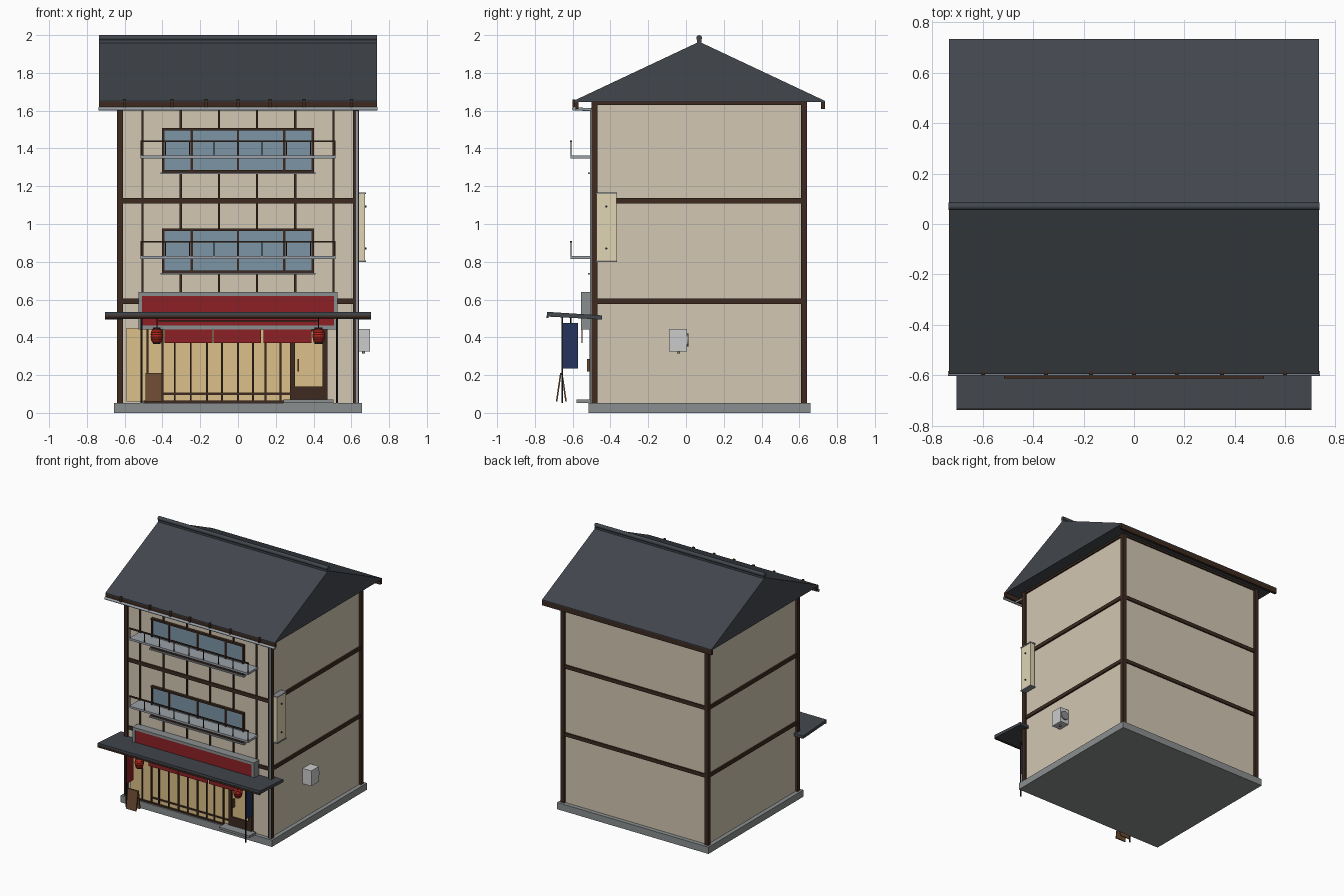
import bpy, bmesh, math
from mathutils import Vector


def mat(name, hexcol):
    rgb = [int(hexcol[i:i + 2], 16) / 255 for i in (0, 2, 4)]
    m = bpy.data.materials.new(name)
    m.diffuse_color = [c / 12.92 if c < 0.04045 else ((c + 0.055) / 1.055) ** 2.4 for c in rgb] + [1]
    return m


PLASTER = mat("plaster", "d2c7b2")
WOOD = mat("dark_wood", "3d2a20")
SLATE = mat("slate", "42474d")
STONE = mat("stone", "8b8f90")
METAL = mat("metal", "9aa1a8")
GLASS = mat("glass", "7d95a6")
GLOW = mat("warm_screen", "dcc088")
RED = mat("red", "8c2024")
LANTERN = mat("lantern_red", "b5281f")
BLACK = mat("black", "1d1b1b")
NAVY = mat("navy", "25335c")
BROWN = mat("board_wood", "6b4a32")
CREAM = mat("cream", "e0d5b5")
WHITE = mat("unit_white", "c9c9c6")


def finish(name, bm, material):
    bmesh.ops.recalc_face_normals(bm, faces=bm.faces)
    me = bpy.data.meshes.new(name)
    bm.to_mesh(me)
    bm.free()
    me.materials.append(material)
    ob = bpy.data.objects.new(name, me)
    bpy.context.collection.objects.link(ob)
    return ob


def boxes(name, material, *bounds):
    """One object from any number of (x0, x1, y0, y1, z0, z1) boxes."""
    bm = bmesh.new()
    for x0, x1, y0, y1, z0, z1 in bounds:
        vs = bmesh.ops.create_cube(bm, size=1)["verts"]
        for v in vs:
            v.co = Vector(((x0 + x1) / 2 + v.co.x * (x1 - x0),
                           (y0 + y1) / 2 + v.co.y * (y1 - y0),
                           (z0 + z1) / 2 + v.co.z * (z1 - z0)))
    return finish(name, bm, material)


def prism_x(name, material, profile, x0, x1):
    """Extrude a (y, z) profile along x."""
    bm = bmesh.new()
    f = bm.faces.new([bm.verts.new((x0, y, z)) for y, z in profile])
    r = bmesh.ops.extrude_face_region(bm, geom=[f])
    bmesh.ops.translate(bm, vec=(x1 - x0, 0, 0), verts=[g for g in r["geom"] if isinstance(g, bmesh.types.BMVert)])
    return finish(name, bm, material)


def rod(name, material, a, b, r, seg=12):
    a, b = Vector(a), Vector(b)
    bm = bmesh.new()
    bmesh.ops.create_cone(bm, cap_ends=True, segments=seg, radius1=r, radius2=r, depth=(b - a).length)
    ob = finish(name, bm, material)
    ob.location = (a + b) / 2
    ob.rotation_euler = (b - a).to_track_quat('Z', 'Y').to_euler()
    for p in ob.data.polygons:
        p.use_smooth = len(p.vertices) == 4
    return ob


def lathe(name, material, profile, loc, seg=14):
    """Spin an (r, z) profile about z."""
    bm = bmesh.new()
    rings = [[bm.verts.new((r * math.cos(i * math.tau / seg), r * math.sin(i * math.tau / seg), z))
              for i in range(seg)] for r, z in profile]
    for lo, hi in zip(rings, rings[1:]):
        for i in range(seg):
            bm.faces.new((lo[i], lo[(i + 1) % seg], hi[(i + 1) % seg], hi[i]))
    bm.faces.new(rings[0])
    bm.faces.new(rings[-1])
    ob = finish(name, bm, material)
    ob.location = loc
    return ob


# Plinth and walls
CY = 0.07
boxes("plinth", STONE, (-0.657, 0.657, -0.517, 0.66, 0, 0.053))
boxes("walls", PLASTER, (-0.625, 0.625, -0.487, 0.627, 0.05, 1.65))

# Corner posts and floor beams
posts = [(x - 0.016, x + 0.016, y - 0.016, y + 0.016, 0.053, 1.65)
         for x in (-0.625, 0.625) for y in (-0.484, 0.625)]
boxes("corner_posts", WOOD, *posts)
beams = []
for z0, z1 in ((0.577, 0.605), (1.108, 1.137), (1.63, 1.65)):
    beams += [(-0.61, 0.61, y - 0.012, y + 0.012, z0, z1) for y in (-0.484, 0.625)]
    beams += [(x - 0.012, x + 0.012, -0.47, 0.61, z0, z1) for x in (-0.625, 0.625)]
boxes("floor_beams", WOOD, *beams)
boxes("facade_battens", WOOD, *[(x - 0.006, x + 0.006, -0.495, -0.48, 0.6, 1.64)
                                for x in (-0.505, -0.303, -0.101, 0.101, 0.303, 0.505)])

# Roof, ridge cap, fascia, gutter and downpipe
prism_x("roof", SLATE, [(-0.595, 1.652), (CY, 1.965), (0.735, 1.652), (0.735, 1.645), (-0.595, 1.645)], -0.735, 0.735)
rod("ridge_cap", SLATE, (-0.737, CY, 1.985), (0.737, CY, 1.985), 0.015)
boxes("ridge_base", SLATE, (-0.735, 0.735, CY - 0.012, CY + 0.012, 1.95, 1.974))
boxes("fascia", WOOD, (-0.735, 0.735, -0.592, -0.57, 1.61, 1.652), (-0.735, 0.735, 0.715, 0.735, 1.608, 1.652))
rod("gutter", METAL, (-0.738, -0.594, 1.61), (0.738, -0.594, 1.61), 0.01, 10)
boxes("gutter_brackets", WOOD, *[(x - 0.008, x + 0.008, -0.6, -0.585, 1.61, 1.66)
                                 for x in (-0.6, -0.35, -0.17, 0, 0.17, 0.35, 0.6)])
rod("downpipe", METAL, (0.63, -0.5, 0.02), (0.63, -0.5, 1.61), 0.008)
rod("downpipe_elbow", METAL, (0.63, -0.5, 1.605), (0.63, -0.594, 1.61), 0.008)

# Upper windows with balconies
for tag, z in (("lower", 0.74), ("upper", 1.272)):
    top = z + 0.237
    boxes(tag + "_window_glass", GLASS, (-0.395, 0.395, -0.5, -0.48, z + 0.005, top - 0.005))
    boxes(tag + "_window_frame", WOOD,
          (-0.402, 0.402, -0.508, -0.482, z, z + 0.013), (-0.402, 0.402, -0.508, -0.482, top - 0.013, top),
          *[(x - 0.006, x + 0.006, -0.507, -0.482, z, top) for x in (-0.396, -0.245, 0, 0.245, 0.396)])
    boxes(tag + "_window_sill", METAL, (-0.41, 0.41, -0.518, -0.482, z - 0.008, z + 0.001))
    boxes(tag + "_balcony_floor", METAL, (-0.515, 0.515, -0.612, -0.487, z + 0.074, z + 0.09))
    boxes(tag + "_balcony_rail", WOOD, (-0.517, 0.517, -0.614, -0.604, z + 0.161, z + 0.171),
          *[(x - 0.003, x + 0.003, -0.612, -0.606, z + 0.085, z + 0.165)
            for x in [(-0.512 + 0.128 * i) for i in range(9)]])

# Shop awning, tilted up slightly at its front
prism_x("awning", SLATE, [(-0.735, 0.51), (-0.445, 0.494), (-0.445, 0.516), (-0.735, 0.535)], -0.705, 0.705)
boxes("awning_trim", WOOD, (-0.705, 0.705, -0.738, -0.728, 0.503, 0.516))

# Shop sign above the awning
boxes("sign_panel", RED, (-0.51, 0.51, -0.549, -0.49, 0.455, 0.63))
boxes("sign_frame", STONE, (-0.527, 0.527, -0.556, -0.49, 0.62, 0.64), (-0.527, 0.527, -0.556, -0.49, 0.442, 0.462),
      *[(s - 0.01, s + 0.01, -0.556, -0.49, 0.442, 0.64) for s in (-0.517, 0.517)])

# Lit screen wall with mullions
boxes("shop_screen", GLOW, (-0.59, 0.28, -0.498, -0.48, 0.06, 0.45))
boxes("screen_bars", WOOD, (-0.5, 0.28, -0.507, -0.485, 0.053, 0.065), (-0.4, 0.28, -0.505, -0.485, 0.095, 0.107),
      *[(x - 0.005, x + 0.005, -0.506, -0.485, 0.06, 0.45)
        for x in (-0.48, -0.4, -0.335, -0.25, -0.165, -0.085, 0, 0.08, 0.145, 0.225)])

# Door and step
boxes("door_glass", GLOW, (0.29, 0.46, -0.502, -0.48, 0.13, 0.45))
boxes("door_frame", WOOD, (0.275, 0.302, -0.512, -0.482, 0.06, 0.45), (0.447, 0.475, -0.512, -0.482, 0.06, 0.45),
      (0.275, 0.475, -0.51, -0.482, 0.06, 0.14), (0.275, 0.475, -0.51, -0.482, 0.43, 0.455))
boxes("door_handle", BROWN, (0.316, 0.324, -0.525, -0.5, 0.22, 0.285))
boxes("door_step", STONE, (0.24, 0.505, -0.58, -0.5, 0.053, 0.07))

# Curtain in three cloths on a rod
boxes("door_curtain", RED, *[(x, x + 0.253, -0.553, -0.547, 0.37, 0.49) for x in (-0.388, -0.13, 0.135)])
rod("curtain_rod", WOOD, (-0.42, -0.55, 0.485), (0.42, -0.55, 0.485), 0.005, 8)

# Ribbed lanterns
ribs = []
for i in range(6):
    t = i * 0.013 - 0.0325
    r = 0.033 * math.sqrt(1 - (t / 0.055) ** 2)
    ribs += [(r - 0.001, t - 0.003), (r + 0.001, t), (r - 0.001, t + 0.003)]
for side, x in (("left", -0.43), ("right", 0.427)):
    lathe(side + "_lantern", LANTERN, ribs, (x, -0.61, 0.408))
    for z in (0.369, 0.447):
        rod(side + "_lantern_cap", BLACK, (x, -0.61, z - 0.004), (x, -0.61, z + 0.004), 0.021)
    rod(side + "_lantern_cord", BLACK, (x, -0.61, 0.45), (x, -0.61, 0.51), 0.003, 6)

# Street banners on poles
for side, x, m in (("left", -0.51, RED), ("right", 0.525, NAVY)):
    rod(side + "_banner_pole", BLACK, (x, -0.655, 0.053), (x, -0.655, 0.51), 0.005, 8)
    boxes(side + "_banner", m, (x - 0.002, x + 0.002, -0.652, -0.573, 0.235, 0.475))

# Folding sandwich board
for y0, y1, tag in ((-0.685, -0.663, "front"), (-0.635, -0.657, "back")):
    prism_x("sandwich_board_" + tag, BROWN, [(y0 - 0.004, 0.06), (y0 + 0.004, 0.06), (y1 + 0.004, 0.21), (y1 - 0.004, 0.21)],
            -0.49, -0.403)

# Projecting side sign with caps and bolts
boxes("side_sign", CREAM, (0.637, 0.673, -0.475, -0.367, 0.803, 1.162))
boxes("side_sign_caps", STONE, (0.63, 0.677, -0.478, -0.364, 1.158, 1.167), (0.63, 0.677, -0.478, -0.364, 0.798, 0.807))
for z in (0.87, 1.093):
    rod("side_sign_bolt", BLACK, (0.665, -0.422, z), (0.68, -0.422, z), 0.006, 8)

# Wall vent unit
boxes("vent_unit", WHITE, (0.62, 0.7, -0.09, 0.005, 0.325, 0.445))
rod("vent_fan", STONE, (0.665, 0, 0.385), (0.665, 0.014, 0.385), 0.034, 16)
rod("vent_drain", STONE, (0.665, -0.04, 0.315), (0.665, -0.04, 0.33), 0.008, 8)
